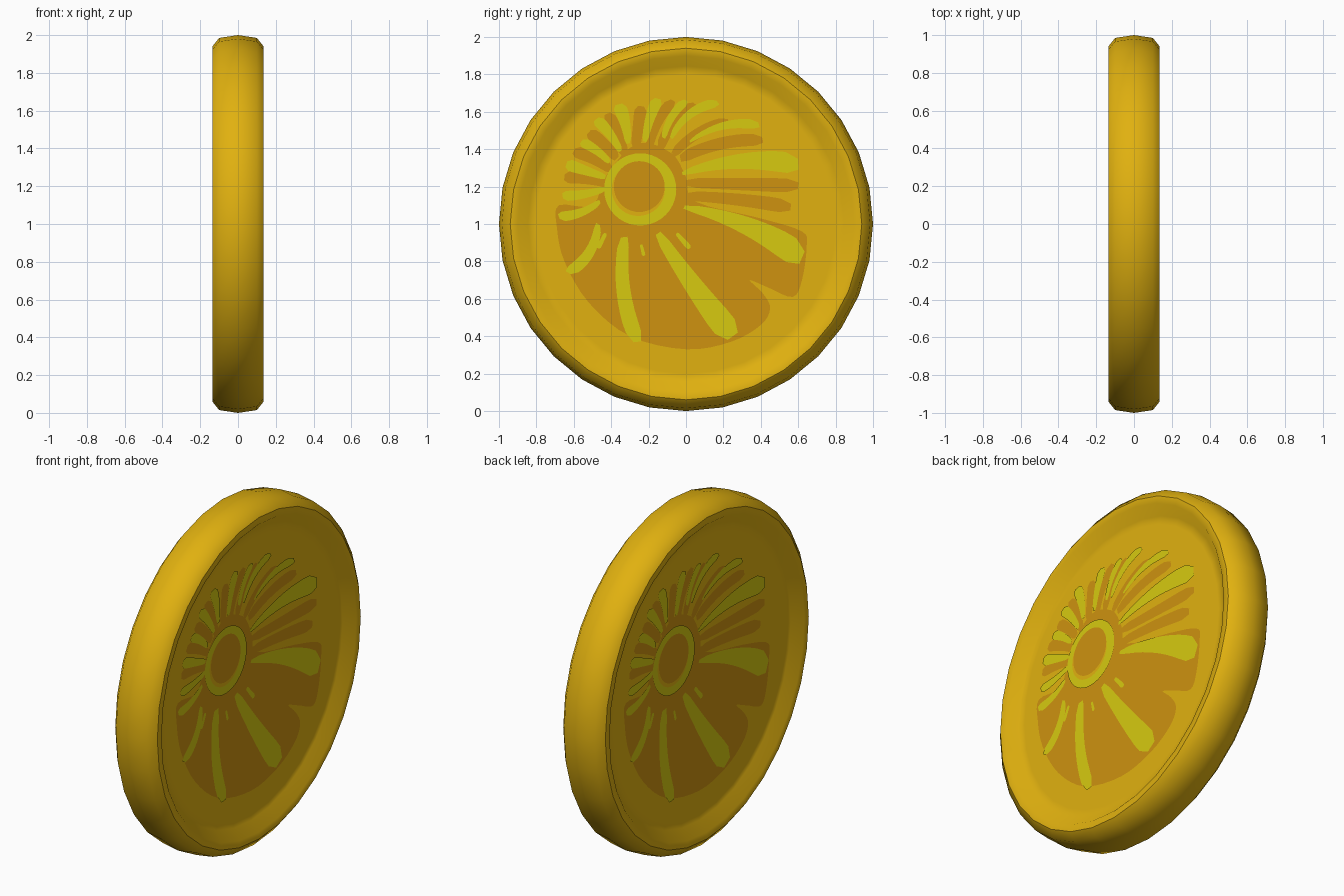
import bpy, bmesh, math
from mathutils import Vector

if "Cube" in bpy.data.objects:
    bpy.data.objects.remove(bpy.data.objects["Cube"])


def material(name, rgb):
    m = bpy.data.materials.new(name)
    m.diffuse_color = (*rgb, 1)
    m.use_nodes = True
    m.node_tree.nodes["Principled BSDF"].inputs["Base Color"].default_value = m.diffuse_color
    return m


GOLD = material("gold", (0.75, 0.44, 0.005))
BROWN = material("amber brown", (0.62, 0.29, 0.005))
GREEN = material("yellow green", (0.68, 0.59, 0.005))

SIDES = 32
FLOOR = 0.085          # x of the recessed face


def make_object(name, bm, mat):
    me = bpy.data.meshes.new(name)
    bm.to_mesh(me)
    bm.free()
    me.materials.append(mat)
    ob = bpy.data.objects.new(name, me)
    bpy.context.collection.objects.link(ob)
    return ob


# Disc body: a rim profile (x, radius) turned about the x axis
half = [(FLOOR, 0.80), (FLOOR, 0.845), (0.135, 0.90), (0.136, 0.94), (0.10, 0.985)]
profile = half + [(0, 1.0)] + [(-x, r) for x, r in reversed(half)]
bm = bmesh.new()
rings = []
for x, r in profile:
    rings.append([bm.verts.new((x, r * math.cos(2 * math.pi * i / SIDES),
                                1 + r * math.sin(2 * math.pi * i / SIDES))) for i in range(SIDES)])
for a, b in zip(rings, rings[1:]):
    for i in range(SIDES):
        j = (i + 1) % SIDES
        bm.faces.new((a[i], a[j], b[j], b[i]))
bm.faces.new(rings[0])
bm.faces.new(rings[-1])
bmesh.ops.recalc_face_normals(bm, faces=bm.faces[:])
for f in bm.faces:
    f.smooth = True
for k in (3, len(rings) - 4):      # crisp outer edge of the rim
    for i in range(SIDES):
        bm.edges.get((rings[k][i], rings[k][(i + 1) % SIDES])).smooth = False
make_object("disc_body", bm, GOLD)


def smooth_loop(pts, n=4):
    """Closed rounded curve through the points."""
    out = []
    for i in range(len(pts)):
        p0, p1, p2, p3 = (Vector(pts[(i + k) % len(pts)]) for k in (-1, 0, 1, 2))
        for s in range(n):
            t = s / n
            out.append(0.5 * (2 * p1 + (p2 - p0) * t + (2 * p0 - 5 * p1 + 4 * p2 - p3) * t * t
                              + (3 * p1 - p0 - 3 * p2 + p3) * t ** 3))
    return out


def petal(y0, z0, y1, z1, w0, w1, bend=0.0):
    """Tapered curved stripe with a rounded tip."""
    a, b = Vector((y0, z0)), Vector((y1, z1))
    d = b - a
    side = Vector((-d.y, d.x)).normalized()
    left, right = [], []
    for k in range(11):
        t = k / 10
        c = a + d * t + side * bend * 4 * t * (1 - t)
        w = (w0 + (w1 - w0) * t) / 2
        if t > 0.85:
            w *= 1 - 0.55 * ((t - 0.85) / 0.15) ** 2
        if k == 0:
            w *= 0.6
        left.append(c + side * w)
        right.append(c - side * w)
    return right + left[::-1]


def circle(y, z, r, n=40):
    return [Vector((y + r * math.cos(2 * math.pi * i / n), z + r * math.sin(2 * math.pi * i / n)))
            for i in range(n)]


def plates(name, polys, mat, layer):
    """Thin painted shapes, repeated on both faces by a half turn about z."""
    bm = bmesh.new()
    x = FLOOR + 0.002 * layer
    for poly in polys:
        for s in (1, -1):
            f = bm.faces.new([bm.verts.new((s * x, s * p.x, p.y)) for p in poly])
            f.normal_update()
            if f.normal.x * s < 0:
                f.normal_flip()
    bmesh.ops.triangulate(bm, faces=bm.faces[:])
    make_object(name, bm, mat)


# Brown lower shell and the area round the hub
shell = smooth_loop([(-0.42, 1.27), (-0.5, 1.1), (-0.68, 1.10), (-0.69, 0.98), (-0.65, 0.80), (-0.52, 0.58),
                     (-0.30, 0.40), (0, 0.33), (0.24, 0.37), (0.40, 0.46), (0.45, 0.55), (0.41, 0.63),
                     (0.34, 0.70), (0.44, 0.66), (0.57, 0.61), (0.62, 0.70), (0.645, 0.88), (0.62, 0.96),
                     (0.40, 1.03), (0.05, 1.12), (0.0, 1.25), (-0.08, 1.38), (-0.26, 1.43)])
brown = [
    petal(0.0, 1.15, 0.56, 1.09, 0.05, 0.08, 0.01),
    petal(0.0, 1.22, 0.60, 1.205, 0.05, 0.08, 0.0),
    petal(-0.03, 1.35, 0.41, 1.45, 0.06, 0.07, 0.03),
    petal(-0.07, 1.37, 0.23, 1.55, 0.05, 0.06, 0.03),
    petal(-0.14, 1.40, 0.05, 1.64, 0.05, 0.07, 0.03),
    petal(-0.20, 1.41, -0.07, 1.66, 0.05, 0.06, 0.02),
    petal(-0.27, 1.41, -0.24, 1.63, 0.05, 0.07, 0.0),
    petal(-0.33, 1.37, -0.42, 1.59, 0.05, 0.07, -0.01),
    petal(-0.37, 1.35, -0.52, 1.49, 0.05, 0.07, -0.01),
    petal(-0.40, 1.29, -0.60, 1.39, 0.05, 0.07, -0.01),
    petal(-0.41, 1.22, -0.65, 1.25, 0.06, 0.07, -0.01),
]
plates("brown_shell", [shell], BROWN, 1)
plates("brown_petals", brown, BROWN, 2)

# Yellow-green stripes fanning out from the hub
green = [
    petal(-0.02, 1.27, 0.60, 1.32, 0.03, 0.13, 0.04),
    petal(-0.01, 1.09, 0.62, 0.82, 0.03, 0.16, 0.04),
    petal(-0.15, 0.95, 0.25, 0.40, 0.05, 0.15, -0.01),
    petal(-0.33, 0.93, -0.26, 0.37, 0.06, 0.09, -0.04),
    petal(-0.43, 0.95, -0.47, 0.87, 0.02, 0.025),
    petal(-0.24, 0.89, -0.225, 0.83, 0.015, 0.02),
    petal(-0.05, 0.95, 0.02, 0.87, 0.02, 0.03),
    petal(-0.47, 1.00, -0.63, 0.74, 0.04, 0.07, 0.04),
    petal(-0.46, 1.12, -0.68, 1.04, 0.03, 0.06, 0.02),
    petal(-0.43, 1.19, -0.66, 1.15, 0.03, 0.06, 0.01),
    petal(-0.43, 1.25, -0.64, 1.32, 0.03, 0.07, 0.0),
    petal(-0.41, 1.33, -0.56, 1.44, 0.03, 0.06, -0.01),
    petal(-0.35, 1.39, -0.48, 1.56, 0.03, 0.07, -0.01),
    petal(-0.31, 1.43, -0.36, 1.64, 0.03, 0.08, -0.01),
    petal(-0.22, 1.44, -0.15, 1.67, 0.03, 0.07, 0.01),
    petal(-0.12, 1.46, 0.00, 1.66, 0.03, 0.05, 0.02),
    petal(-0.08, 1.46, 0.17, 1.65, 0.03, 0.06, 0.04),
    petal(0.02, 1.44, 0.39, 1.53, 0.02, 0.06, 0.04),
]
plates("green_stripes", green, GREEN, 3)

# Hub: green ring, gold crescent, brown centre
plates("hub_ring", [circle(-0.245, 1.185, 0.193)], GREEN, 4)
plates("hub_crescent", [circle(-0.255, 1.185, 0.142)], GOLD, 4.8)
plates("hub_centre", [circle(-0.25, 1.20, 0.136)], BROWN, 5.5)
